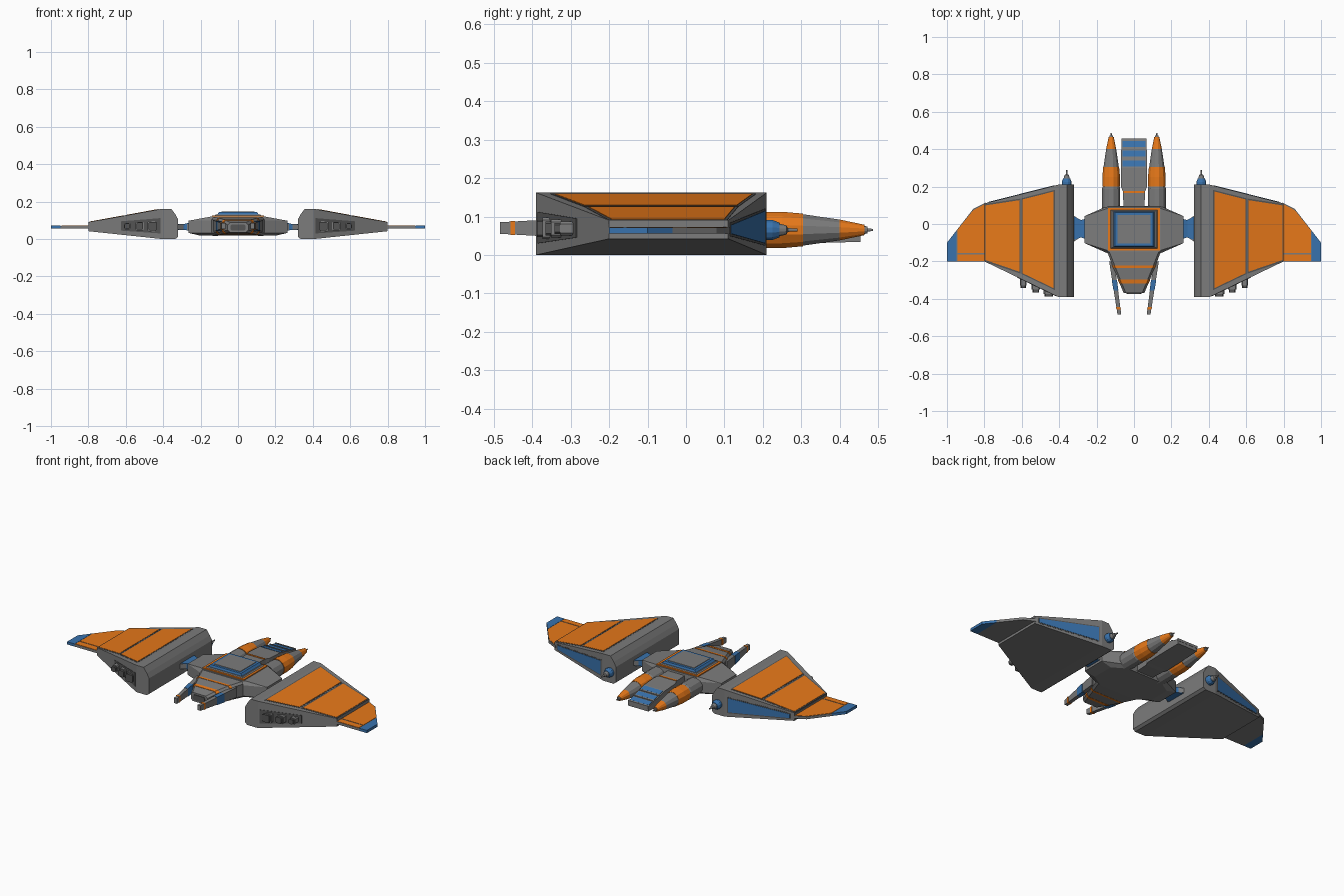
import bpy, bmesh
from math import cos, sin, pi

if "Cube" in bpy.data.objects:
    bpy.data.objects.remove(bpy.data.objects["Cube"])

def mat(name, c):
    m = bpy.data.materials.new(name)
    m.diffuse_color = (*c, 1)
    m.use_nodes = True
    m.node_tree.nodes["Principled BSDF"].inputs["Base Color"].default_value = m.diffuse_color
    return m

ORANGE = mat("orange", (0.80, 0.19, 0.01))
BLUE = mat("blue", (0.04, 0.17, 0.42))
DARK = mat("dark_grey", (0.09, 0.09, 0.09))
GREY = mat("grey", (0.20, 0.20, 0.20))

def loft(name, rings, m=GREY, mirror=False):
    """Skin equal-length point rings and cap both ends."""
    bm = bmesh.new()
    vs = [[bm.verts.new(p) for p in r] for r in rings]
    n = len(rings[0])
    for a, b in zip(vs, vs[1:]):
        for i in range(n):
            j = (i + 1) % n
            bm.faces.new((a[i], a[j], b[j], b[i]))
    bm.faces.new(vs[0])
    bm.faces.new(vs[-1])
    bmesh.ops.recalc_face_normals(bm, faces=bm.faces)
    me = bpy.data.meshes.new(name)
    bm.to_mesh(me)
    bm.free()
    ob = bpy.data.objects.new(name, me)
    bpy.context.collection.objects.link(ob)
    me.materials.append(m)
    if mirror:
        ob.modifiers.new("mirror", 'MIRROR').use_mirror_merge = False
    return ob

def ry(y, x0, x1, z0, z1, c=0):
    """Rectangle across y, corners cut by c."""
    if not c:
        return [(x0, y, z0), (x1, y, z0), (x1, y, z1), (x0, y, z1)]
    return [(x0 + c, y, z0), (x1 - c, y, z0), (x1, y, z0 + c), (x1, y, z1 - c),
            (x1 - c, y, z1), (x0 + c, y, z1), (x0, y, z1 - c), (x0, y, z0 + c)]

def rx(x, y0, y1, z0, z1):
    return [(x, y0, z0), (x, y1, z0), (x, y1, z1), (x, y0, z1)]

def box(name, x0, x1, y0, y1, z0, z1, m=GREY, mirror=False, c=0):
    return loft(name, [ry(y0, x0, x1, z0, z1, c), ry(y1, x0, x1, z0, z1, c)], m, mirror)

def turned(name, x, z, stations, m=GREY, n=12):
    """Round part along y from (y, radius) stations, mirrored."""
    rings = [[(x + r * cos(2 * pi * (i + .5) / n), y, z + r * sin(2 * pi * (i + .5) / n))
              for i in range(n)] for y, r in stations]
    return loft(name, rings, m, True)

def plate(name, pts, z0, z1, m=GREY, mirror=True):
    """Slab from an xy outline; z0 and z1 are functions of x."""
    return loft(name, [[(x, y, z0(x)) for x, y in pts], [(x, y, z1(x)) for x, y in pts]], m, mirror)

# Wing bodies
loft("wing_body", [rx(.32, -.39, .21, .012, .105), rx(.335, -.39, .21, 0, .132),
                   rx(.357, -.39, .21, 0, .162), rx(.405, -.39, .21, 0, .162),
                   rx(.80, -.20, .11, .042, .09)], GREY, True)
top = lambda x: .162 - (x - .405) * .072 / .395
back = lambda x: .21 - (x - .405) * .10 / .395
front = lambda x: -.39 + (x - .405) * .19 / .395

# Wing top panels with dark frames
for i, (a, b) in enumerate([(.43, .595), (.613, .793)]):
    for nm, e, h, m in [("panel_frame", .007, .001, DARK), ("orange_panel", 0, .0025, ORANGE)]:
        pts = [(x, f) for x in (a - e, b + e) for f in (front(x) + .035 - e, back(x) - .03 + e)]
        if i:
            pts[2] = (b + e, front(b) + .01 - e)
            pts[3] = (b + e, back(b) - .012 + e)
        pts = [pts[0], pts[2], pts[3], pts[1]]
        plate(f"{nm}_{i}", pts, lambda x: top(x) - .01, lambda x, h=h: top(x) + h, m)

# Blue panel on the rear wing edge, with a dark border
for nm, e, h, m in [("rear_panel_frame", .006, .001, DARK), ("rear_panel", 0, .0025, BLUE)]:
    q = [(.425 - e, .03 - e), (.775 + e, .055 - e), (.775 + e, .078 + e), (.425 - e, .115 + e)]
    loft(nm, [[(x, back(x) - .01, z) for x, z in q], [(x, back(x) + h, z) for x, z in q]], m, True)

# Dark bay and thruster blocks on the front wing edge
q = [(.415, .03), (.625, .045), (.625, .095), (.415, .112)]
loft("front_bay", [[(x, front(x) + .01, z) for x, z in q],
                   [(x, front(x) - .002, z) for x, z in q]], DARK, True)
for i, (x, w, h, y) in enumerate([(.455, .028, .028, -.388), (.525, .023, .023, -.366), (.592, .017, .018, -.343)]):
    z = .069
    box(f"thruster_{i}", x - w, x + w, y + .015, front(x) + .03, z - h, z + h, GREY, True, .006)
    box(f"thruster_nozzle_{i}", x - w * .8, x + w * .8, y, y + .02, z - h * .8, z + h * .8, DARK, True, .005)

# Wing tips: grey core, orange skin, blue ends
edge = lambda x: .08 - (x - .86) * .18 / .14
flat = lambda z: (lambda x: z)
plate("wing_tip", [(.79, -.2), (.95, -.2), (.95, edge(.95)), (.86, .08), (.79, .115)], flat(.056), flat(.071))
plate("tip_skin", [(.80, -.155), (.945, -.155), (.945, edge(.945) - .004), (.86, .073), (.80, .105)],
      flat(.065), flat(.073), ORANGE)
plate("tip_front_strip", [(.80, -.198), (.945, -.198), (.945, -.163), (.80, -.163)],
      flat(.065), flat(.073), ORANGE)
plate("tip_end", [(.95, -.2), (1, -.2), (1, -.1), (.95, edge(.95))], flat(.056), flat(.072), BLUE)

# Rear-facing guns on the wings
turned("wing_gun_base", .36, .065, [(.20, .027), (.225, .027), (.243, .02)], BLUE)
turned("wing_gun_barrel", .36, .065, [(.24, .018), (.262, .012), (.265, .005), (.29, .004)])

# Struts between hull and wings
loft("strut", [rx(.25, -.085, .03, .045, .085), rx(.285, -.07, .02, .05, .078),
               rx(.33, -.10, .05, .05, .078)], GREY, True)
loft("strut_cover", [rx(.262, -.078, .024, .046, .087), rx(.285, -.072, .022, .048, .0815),
                     rx(.322, -.085, .04, .048, .081)], BLUE, True)

# Central hull from stacked octagon outlines
def octo(z, x, y0, y1, cx, cy):
    return [(-x + cx, y0, z), (x - cx, y0, z), (x, y0 + cy, z), (x, y1 - cy, z),
            (x - cx, y1, z), (-x + cx, y1, z), (-x, y1 - cy, z), (-x, y0 + cy, z)]
loft("hull", [octo(.018, .20, -.145, .09, .08, .05), octo(.033, .265, -.155, .095, .12, .053),
              octo(.098, .265, -.155, .095, .12, .053), octo(.12, .145, -.15, .092, .01, .01)])

# Cockpit roof: orange frame, grey step, blue frame, grey hatch
def tier(name, xa, xb, ya, yb, z0, z1, m):
    mid = -.028
    loft(name, [[(-w, mid - l, z), (w, mid - l, z), (w, mid + l, z), (-w, mid + l, z)]
                for w, l, z in [(xa, ya, z0), (xb, yb, z1)]], m)
tier("roof_frame", .14, .138, .115, .113, .115, .125, ORANGE)
tier("roof_step", .13, .118, .105, .098, .12, .131, GREY)
tier("roof_glass", .113, .102, .095, .09, .128, .144, BLUE)
tier("roof_hatch", .09, .087, .078, .075, .14, .1465, GREY)

# Nose and its stripes
nose = [(-.14, .147, .019, .117), (-.23, .112, .024, .112), (-.31, .08, .03, .102), (-.37, .055, .036, .088)]
loft("nose", [ry(y, -w, w, a, b, .012) for y, w, a, b in nose])
for i, (y0, y1) in enumerate([(-.236, -.223), (-.317, -.298)]):
    rings = []
    for y in (y0, y1):
        for s, t in zip(nose, nose[1:]):
            if t[0] <= y <= s[0]:
                k = (y - s[0]) / (t[0] - s[0])
                w, a, b = [s[j] + (t[j] - s[j]) * k for j in (1, 2, 3)]
                rings.append(ry(y, -w - .002, w + .002, a - .001, b + .002, .012))
                break
    loft(f"nose_stripe_{i}", rings, ORANGE)
box("nose_sensor", -.04, .04, -.374, -.35, .045, .078, DARK, c=.008)

# Forward prongs
def prong(name, y0, y1, g, m):
    rings = []
    for y in (y0, y1):
        k = (y + .25) / -.235
        x, h = .112 - .034 * k, .028 - .013 * k
        w = .013 - .003 * k
        rings.append(ry(y, x - w - g, x + w + g, .07 - h - g, .07 + h + g))
    loft(name, rings, m, True)
prong("prong", -.2, -.484, 0, GREY)
prong("prong_blue_band", -.30, -.355, .0015, BLUE)
prong("prong_orange_band", -.445, -.457, .0015, ORANGE)

# Twin rear engines
turned("engine_base", .122, .065, [(.07, .05), (.19, .05), (.203, .045)])
turned("engine_band", .122, .065, [(.20, .049), (.25, .049), (.305, .044)], ORANGE)
turned("engine_cone", .122, .065, [(.30, .043), (.40, .028)])
turned("engine_cone_end", .122, .065, [(.40, .028), (.465, .014)], ORANGE)
turned("engine_tip", .122, .065, [(.46, .012), (.472, .009), (.473, .004), (.487, .003)])

# Central tail block with blue vents
loft("tail_block", [ry(.08, -.055, .055, .025, .11), ry(.175, -.06, .06, .025, .108),
                    ry(.20, -.07, .07, .027, .106), ry(.30, -.07, .07, .03, .10),
                    ry(.455, -.067, .067, .034, .062)])
box("tail_stripe", -.057, .057, .165, .176, .06, .111, ORANGE)
slope = lambda y: .10 - (y - .30) * .038 / .155
for i, y in enumerate((.307, .36, .412)):
    loft(f"tail_vent_{i}", [ry(t, -.062, .062, slope(t) - .01, slope(t) + .002) for t in (y, y + .032)], BLUE)
    t = y + .04
    loft(f"tail_rib_{i}", [ry(u, -.068, .068, slope(u) - .01, slope(u) + .005) for u in (t - .004, t + .005)])
